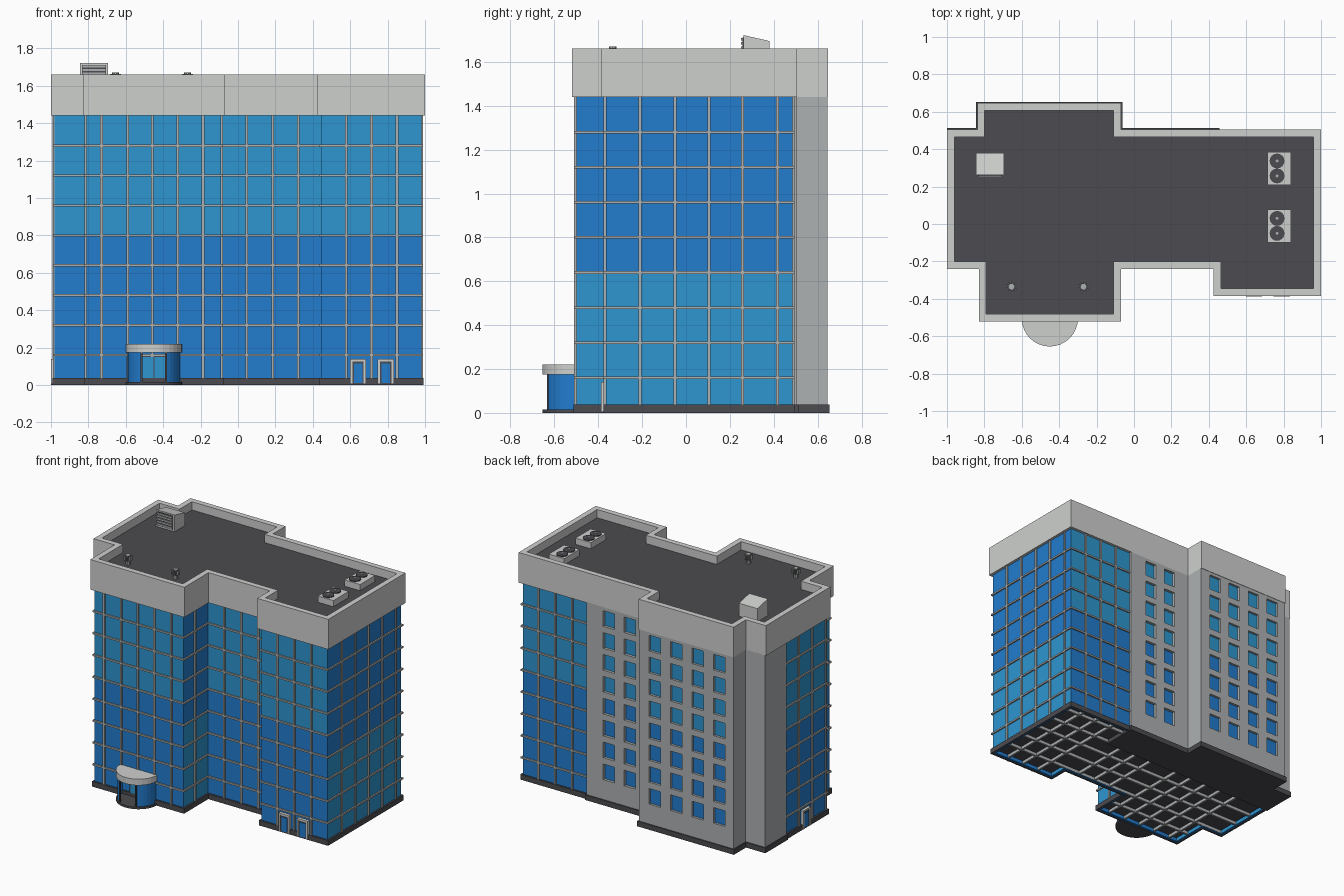
import bpy, bmesh, math

if "Cube" in bpy.data.objects:
    bpy.data.objects.remove(bpy.data.objects["Cube"])

def mat(name, r, g, b):
    m = bpy.data.materials.new(name)
    m.diffuse_color = [((c / 255 + 0.055) / 1.055) ** 2.4 for c in (r, g, b)] + [1]
    m.use_nodes = True
    m.node_tree.nodes["Principled BSDF"].inputs["Base Color"].default_value = m.diffuse_color
    return m

PALE = mat("pale_grey", 206, 208, 206)
CONC = mat("concrete_grey", 174, 177, 178)
DARK = mat("dark_grey", 76, 75, 80)
BLUE = mat("deep_blue_glass", 34, 124, 206)
SKY = mat("light_blue_glass", 46, 150, 208)

def finish(name, bm, mats):
    bmesh.ops.recalc_face_normals(bm, faces=bm.faces)
    me = bpy.data.meshes.new(name)
    bm.to_mesh(me)
    bm.free()
    for m in mats:
        me.materials.append(m)
    ob = bpy.data.objects.new(name, me)
    bpy.context.collection.objects.link(ob)
    return ob

def add_box(bm, x0, x1, y0, y1, z0, z1, mi=0):
    v = [bm.verts.new((x, y, z)) for z in (z0, z1)
         for x, y in ((x0, y0), (x1, y0), (x1, y1), (x0, y1))]
    quads = [(3, 2, 1, 0), (4, 5, 6, 7)] + [(i, (i + 1) % 4, (i + 1) % 4 + 4, i + 4) for i in range(4)]
    for q in quads:
        bm.faces.new([v[i] for i in q]).material_index = mi

def boxes(name, dims, m):
    bm = bmesh.new()
    for d in dims:
        add_box(bm, *d)
    return finish(name, bm, [m])

def add_prism(bm, pts, z0, z1, mi=0):
    lo = [bm.verts.new((x, y, z0)) for x, y in pts]
    hi = [bm.verts.new((x, y, z1)) for x, y in pts]
    n = len(pts)
    fs = [bm.faces.new(lo[::-1]), bm.faces.new(hi)]
    fs += [bm.faces.new((lo[i], lo[(i + 1) % n], hi[(i + 1) % n], hi[i])) for i in range(n)]
    for f in fs:
        f.material_index = mi

def prism(name, pts, z0, z1, m):
    bm = bmesh.new()
    add_prism(bm, pts, z0, z1)
    return finish(name, bm, [m])

def add_tube(bm, outer, inner, zs):
    n = len(outer)
    O = [[bm.verts.new((x, y, z)) for x, y in outer] for z in zs]
    I = [[bm.verts.new((x, y, z)) for x, y in inner] for z in zs]
    for i in range(n):
        j = (i + 1) % n
        for L in (O, I):
            for a, b in zip(L, L[1:]):
                bm.faces.new((a[i], a[j], b[j], b[i]))
        for k in (0, -1):
            bm.faces.new((O[k][i], O[k][j], I[k][j], I[k][i]))

def tube(name, outer, inner, zs, mats):
    bm = bmesh.new()
    add_tube(bm, outer, inner, zs)
    return finish(name, bm, mats)

def offset(pts, d):
    # grow (d > 0) or shrink a right-angled counter-clockwise outline
    out = []
    for i, (x, y) in enumerate(pts):
        for a, b in ((pts[i - 1], pts[i]), (pts[i], pts[(i + 1) % len(pts)])):
            ex, ey = b[0] - a[0], b[1] - a[1]
            l = math.hypot(ex, ey)
            x, y = x + ey / l * d, y - ex / l * d
        out.append((x, y))
    return out

# Outlines: parapet and rear concrete wall
P = [(-1, -.24), (-.83, -.24), (-.83, -.52), (-.07, -.52), (-.07, -.24), (.425, -.24), (.425, -.385),
     (1, -.385), (1, .505), (-.07, .505), (-.07, .648), (-.838, .648), (-.838, .505), (-1, .505)]
W = [(-.993, .26), (.45, .26), (.45, .505), (-.07, .505), (-.07, .645),
     (-.836, .645), (-.836, .505), (-.993, .505)]

# Parapet and roof
tube("parapet", P, offset(P, -.04), [1.44, 1.66], [PALE])
prism("roof_deck", offset(P, -.04), 1.44, 1.60, DARK)

# Glass curtain wall, tinted by direction and height
glass = tube("glass_wall", offset(P, -.02), offset(P, -.035), [.005, .64, .8, 1.44], [BLUE, SKY])
for f in glass.data.polygons:
    z = f.center.z
    f.material_index = int(z < .64) if f.normal.x > .5 else int(z > .8)

# Plinth and ground floor slab
tube("plinth", offset(P, -.008), offset(P, -.02), [0, .038], [DARK])
prism("floor_slab", offset(P, -.036), .03, .04, DARK)
prism("rear_plinth", offset(W, .008), 0, .038, DARK)

# Horizontal glazing bars
bm = bmesh.new()
for k in range(1, 9):
    add_tube(bm, offset(P, -.01), offset(P, -.03), [.16 * k - .006, .16 * k + .006])
finish("horizontal_bars", bm, [CONC])

# Vertical glazing fins running through the building
h = .007
fins = []
for xs, y0, y1 in (((-.73, -.59, -.458, -.322, -.187), -.51, .3),
                   ((.046, .185, .322), -.23, .3),
                   ((.578, .714, .85), -.375, .495)):
    fins += [(x - h, x + h, y0, y1, .008, 1.445) for x in xs]
for y, x0, x1 in ((-.37, -.82, -.08), (-.21, -.99, .99), (-.05, -.99, .99),
                  (.105, -.99, .99), (.258, -.985, .99), (.418, .3, .99)):
    fins.append((x0, x1, y - h, y + h, .008, 1.445))
boxes("vertical_fins", fins, CONC)

# Rear concrete wall with recessed windows
wall = prism("rear_wall", W, .01, 1.445, CONC)
cols = [(x, .645) for x in (-.72, -.547, -.373, -.2)] + [(x, .505) for x in (.1, .27)]
spots = [(x, y, .24 + .16 * k) for x, y in cols for k in range(8)]
cutter = boxes("window_cutter", [(x - .046, x + .046, y - .03, y + .02, z - .057, z + .057)
                                 for x, y, z in spots], CONC)
cutter.hide_render = True
mod = wall.modifiers.new("windows", 'BOOLEAN')
mod.object, mod.operation, mod.solver = cutter, 'DIFFERENCE', 'EXACT'
bpy.context.view_layer.objects.active = wall
bpy.ops.object.modifier_apply(modifier=mod.name)
bpy.data.objects.remove(cutter)
bm = bmesh.new()
for x, y, z in spots:
    add_box(bm, x - .046, x + .046, y - .032, y - .024, z - .057, z + .057, int(z > .8))
finish("rear_windows", bm, [BLUE, SKY])

# Curved entrance porch: step, canopy, glass drum with opening, inner doors
CX, CY = -.45, -.505
def arc(r, a0, a1, n):
    return [(CX + r * math.cos(math.radians(a0 + (a1 - a0) * i / n)),
             CY + r * math.sin(math.radians(a0 + (a1 - a0) * i / n))) for i in range(n + 1)]
prism("porch_step", arc(.15, 180, 360, 16), 0, .015, DARK)
prism("porch_canopy", arc(.15, 180, 360, 16), .175, .22, PALE)
bm = bmesh.new()
for a0, a1 in ((180, 242), (298, 360)):
    add_prism(bm, arc(.14, a0, a1, 6) + arc(.132, a1, a0, 6), .015, .176)
finish("porch_glass", bm, [BLUE])
boxes("porch_posts", [(CX + s * .065 - .005, CX + s * .065 + .005, CY - .129, CY - .117, .015, .176)
                      for s in (-1, 1)], DARK)
boxes("porch_inner_doors", [(CX - .06, CX - .003, -.512, -.5, .02, .15),
                            (CX + .003, CX + .06, -.512, -.5, .02, .15)], SKY)
boxes("porch_door_surround", [(CX - .07, CX + .07, -.508, -.498, .015, .165)], DARK)

# Side doors: two at the front right, one on the left side
def door(name, c, face, side):
    def place(a0, a1, d0, d1, z0, z1):
        if side:
            return (face - d1, face - d0, c + a0, c + a1, z0, z1)
        return (c + a0, c + a1, face - d1, face - d0, z0, z1)
    boxes(name + "_frame", [place(-.043, -.03, 0, .022, .005, .14), place(.03, .043, 0, .022, .005, .14),
                            place(-.043, .043, 0, .022, .127, .14)], PALE)
    boxes(name + "_surround", [place(-.03, .03, 0, .016, .005, .127)], DARK)
    boxes(name + "_glass", [place(-.023, .023, 0, .019, .012, .115)], BLUE)

door("front_door_left", .642, -.365, False)
door("front_door_right", .79, -.365, False)
door("left_side_door", .03, -.978, True)

# Rooftop louvred vent housing with sloping top
bm = bmesh.new()
add_box(bm, -.845, -.695, .262, .38, 1.6, 1.722)
for v in bm.verts:
    if v.co.z > 1.7 and v.co.y > .3:
        v.co.z = 1.695
finish("vent_housing", bm, [PALE])
boxes("vent_opening", [(-.833, -.707, .257, .263, 1.612, 1.712)], DARK)
boxes("vent_louvres", [(-.833, -.707, .25, .26, z, z + .01) for z in (1.62, 1.64, 1.66, 1.68, 1.698)], CONC)

# Rooftop cooling units with round fans
def disc(bm, x, y, r, z0, z1, n=16):
    add_prism(bm, [(x + r * math.cos(i * math.tau / n), y + r * math.sin(i * math.tau / n))
                   for i in range(n)], z0, z1)
boxes("cooling_units", [(.715, .84, y - .088, y + .088, 1.6, 1.645) for y in (.297, -.01)], PALE)
fans, hubs = bmesh.new(), bmesh.new()
for y in (.337, .257, .03, -.05):
    disc(fans, .765, y, .04, 1.64, 1.651)
    disc(hubs, .765, y, .008, 1.65, 1.654, 8)
finish("cooling_fans", fans, [DARK])
finish("fan_hubs", hubs, [CONC])

# Rooftop turbine vents: stem, core, curved ring of blades, cap
stem, core = bmesh.new(), bmesh.new()
for x in (-.655, -.27):
    y = -.335
    disc(stem, x, y, .016, 1.6, 1.63, 10)
    disc(stem, x, y, .018, 1.664, 1.67, 10)
    disc(core, x, y, .018, 1.628, 1.665, 10)
    for i in range(10):
        a = i * math.tau / 10
        pts = [(x + r * math.cos(a + t), y + r * math.sin(a + t))
               for r, t in ((.016, 0), (.03, .2), (.03, .34), (.016, .2))]
        add_prism(stem, pts, 1.632, 1.662)
finish("turbine_vents", stem, [CONC])
finish("turbine_cores", core, [DARK])
